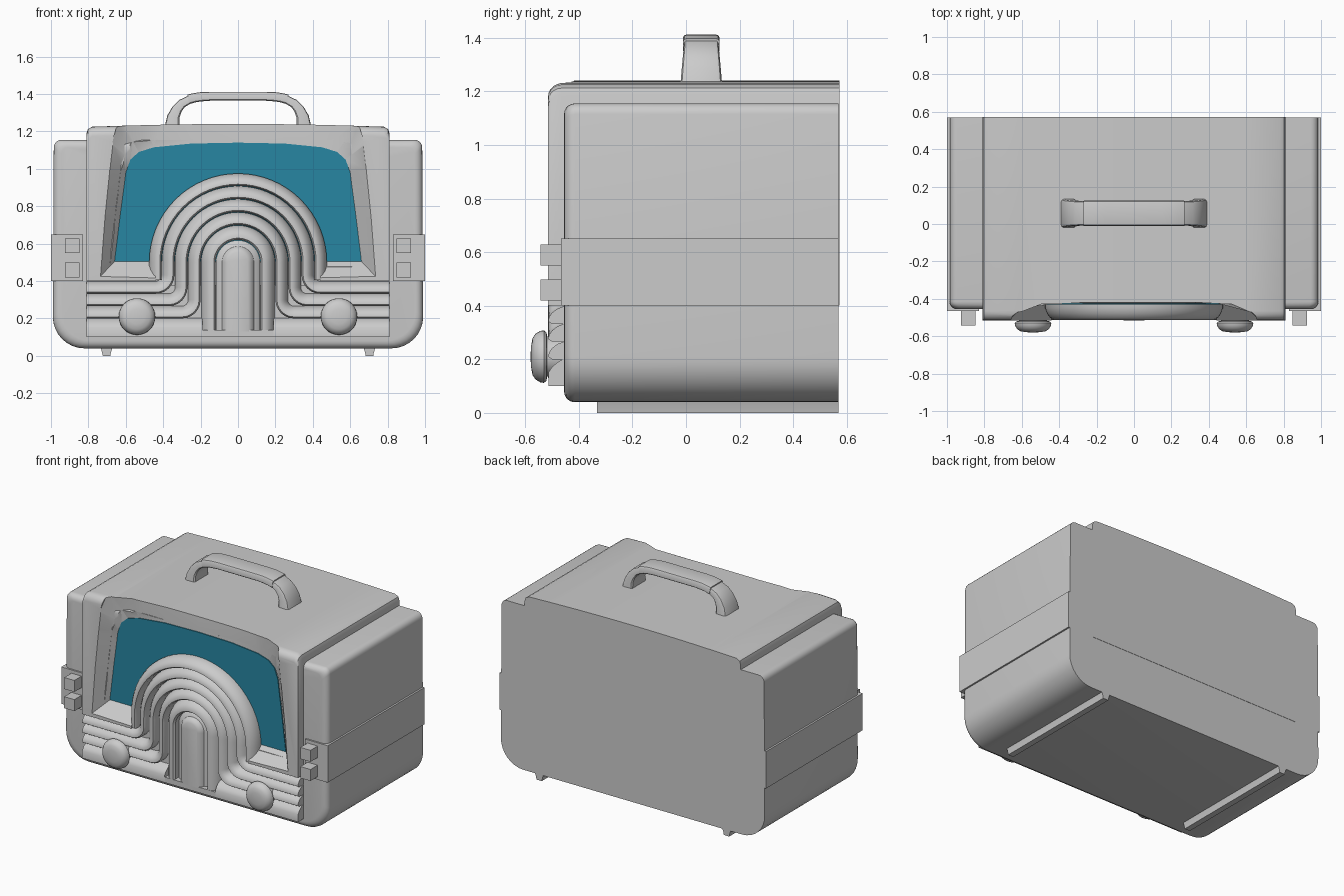
import bpy, bmesh, math
from math import sin, cos, pi

if "Cube" in bpy.data.objects:
    bpy.data.objects.remove(bpy.data.objects["Cube"])


def loft(name, rings, smooth=35, mat=None):
    """Skin a list of equal-length closed rings and cap both ends."""
    bm = bmesh.new()
    rows = [[bm.verts.new(p) for p in ring] for ring in rings]
    n = len(rows[0])
    for a, b in zip(rows, rows[1:]):
        for i in range(n):
            bm.faces.new((a[i], a[(i + 1) % n], b[(i + 1) % n], b[i]))
    bm.faces.new(rows[0])
    bm.faces.new(rows[-1][::-1])
    bmesh.ops.recalc_face_normals(bm, faces=bm.faces)
    me = bpy.data.meshes.new(name)
    bm.to_mesh(me)
    bm.free()
    ob = bpy.data.objects.new(name, me)
    bpy.context.collection.objects.link(ob)
    if mat:
        me.materials.append(mat)
    shade(ob, smooth)
    return ob


def shade(ob, angle=35):
    bpy.ops.object.select_all(action='DESELECT')
    ob.select_set(True)
    bpy.context.view_layer.objects.active = ob
    bpy.ops.object.shade_smooth_by_angle(angle=math.radians(angle))


def box(name, x0, x1, y0, y1, z0, z1):
    return loft(name, [[(x0, y, z0), (x1, y, z0), (x1, y, z1), (x0, y, z1)] for y in (y0, y1)])


def mirrored(half):
    """Close a right-half outline (bottom to top) over x = 0."""
    left = [(-p[0],) + tuple(p[1:]) for p in reversed(half) if p[0] > 1e-6]
    return list(half) + left


def arc(cx, cz, r, a0, a1, n):
    return [(cx + r * cos(a0 + (a1 - a0) * i / n), cz + r * sin(a0 + (a1 - a0) * i / n))
            for i in range(n + 1)]


def rounding(r, n=5):
    """(inset, depth) pairs of a quarter-round front edge."""
    return [(r * (1 - sin(pi / 2 * i / n)), r * (1 - cos(pi / 2 * i / n))) for i in range(n + 1)]


# outer shell with big round lower corners
shell_out = mirrored(arc(0.82, 0.21, 0.17, -pi / 2, 0, 8) + arc(0.945, 1.115, 0.04, 0, pi / 2, 5))
rings = [[(x * (1 - k / 0.99), -0.455 + d, 0.6 + (z - 0.6) * (1 - k / 0.56)) for x, z in shell_out]
         for k, d in rounding(0.04)]
rings.append([(x, 0.57, z) for x, z in shell_out])
shell = loft("outer_shell", rings)

# raised centre body with a slightly bowed top
body_out = mirrored([(0.81, 0.40), (0.81, 1.19), (0.803, 1.212), (0.78, 1.225),
                     (0.6, 1.231), (0.4, 1.236), (0.2, 1.239), (0, 1.24)])
rings = [[(x, -0.515 + d, z - k if z > 1.1 else z) for x, z in body_out] for k, d in rounding(0.05)]
rings.append([(x, 0.572, z) for x, z in body_out])
body = loft("centre_body", rings)

# recess around the dial, open at the top
inner = [(0, .505), (.66, .505), (.63, .75), (.61, .9), (.6, .98), (.575, 1.05),
         (.53, 1.09), (.45, 1.115), (.25, 1.135), (0, 1.14)]
outer = [(0, -.52, .40), (.74, -.52, .42), (.715, -.52, .75), (.70, -.52, .9), (.69, -.52, 1.0),
         (.675, -.52, 1.13), (.64, -.48, 1.26), (.52, -.43, 1.3), (.25, -.415, 1.3), (0, -.415, 1.3)]
recess = loft("recess_cutter", [mirrored([(x, -0.425, z) for x, z in inner]), mirrored(outer),
                                mirrored([(x, -0.8, z) for x, y, z in outer])])
slot = box("arch_slot_cutter", -0.44, 0.44, -0.9, -0.43, 0.38, 0.6)
for ob in (shell, body):
    bpy.context.view_layer.objects.active = ob
    for cutter in (recess, slot):
        m = ob.modifiers.new("cut", 'BOOLEAN')
        m.operation, m.solver, m.object = 'DIFFERENCE', 'EXACT', cutter
        bpy.ops.object.modifier_apply(modifier=m.name)
    shade(ob)
for cutter in (recess, slot):
    bpy.data.objects.remove(cutter)

# teal dial panel
teal = bpy.data.materials.new("teal")
teal.diffuse_color = (0.02, 0.24, 0.36, 1)
teal.use_nodes = True
teal.node_tree.nodes["Principled BSDF"].inputs["Base Color"].default_value = teal.diffuse_color
loft("dial_panel", [mirrored([(x, y, z) for x, z in inner]) for y in (-0.431, -0.415)], mat=teal)


# arch bands: saw-tooth section swept round the arch and out along the front
def arch_path(r, foot, flare=0):
    pts = []
    if flare:
        pts = [(0.81, foot)] + arc(r + flare, foot + flare, flare, -pi / 2, -pi, 6)
    else:
        pts = [(r, foot)]
    return mirrored(pts + arc(0, 0.5, r, 0, pi / 2, 16)[:-1] + [(0, 0.5 + r)])


def band(name, r, width, foot, flare):
    w = width
    prof = [(0, -.42), (0, -.50), (.12 * w, -.513), (.35 * w, -.512), (.62 * w, -.50),
            (.85 * w, -.478), (w, -.45), (w, -.42)]
    lines = [arch_path(r + d, foot + d if flare else foot, flare - d if flare else 0) for d, _ in prof]
    loft(name, [[(ln[k][0], y, ln[k][1]) for ln, (_, y) in zip(lines, prof)]
                for k in range(len(lines[0]))])


band("arch_outer", 0.41, 0.065, 0.405, 0)
for i in range(3):
    band(f"arch_ridge_{i + 1}", 0.20 + 0.07 * i, 0.068, 0.20 + 0.066 * i, 0.10)
band("arch_inner", 0.12, 0.078, 0.13, 0)

# central pilaster
loft("pilaster", [[(x, y, z) for x, z in arch_path(r, 0.13)] for r, y in
                  ((.118, -.42), (.118, -.465), (.108, -.475), (.085, -.485), (.075, -.503), (.055, -.515))])

# lower front strip
box("base_strip", -0.81, 0.81, -0.513, -0.44, 0.10, 0.137)
for s in (-1, 1):
    loft("base_ridge", [[(s * x, y, z) for y, z in ((-.44, .10), (-.513, .10), (-.514, .15), (-.50, .172),
                                                   (-.478, .19), (-.45, .205), (-.44, .205))]
                        for x in (0.19, 0.81)])

    # control knob
    loft("knob", [[(s * .54 + r * cos(2 * pi * i / 32), y, .21 + r * sin(2 * pi * i / 32)) for i in range(32)]
                  for r, y in ((.075, -.45), (.075, -.518), (.09, -.521), (.098, -.53), (.096, -.544),
                               (.085, -.562), (.068, -.573), (.04, -.578), (.012, -.58))])

    # side belt with two square buttons
    box("side_belt", s * 0.83, s * 1.0, -0.466, 0.57, 0.40, 0.65)
    for z in (0.42, 0.55):
        box("square_button", s * 0.848, s * 0.924, -0.543, -0.45, z, z + 0.078)

    # foot runner
    loft("foot_runner", [[(s * .703 + x, y, z) for x, z in
                          ((-.032, .045), (-.024, .02), (-.02, 0), (.02, 0), (.024, .02), (.032, .045))]
                         for y in (-0.333, 0.57)])


# carrying handle
def section(ox, oz, ix, iz, w, s=1):
    return [(s * (ix + (ox - ix) * t), 0.057 + w * k, iz + (oz - iz) * t) for t, k in
            ((0, -.9), (.12, -1), (.8, -1), (.95, -.93), (1, -.8), (1, .8), (.95, .93), (.8, 1), (.12, 1), (0, .9))]


leg = [(.392, 1.225, .312, 1.225, .078), (.378, 1.285, .312, 1.275, .073), (.35, 1.333, .302, 1.305, .069),
       (.315, 1.368, .285, 1.33, .066), (.262, 1.392, .255, 1.348, .064)]
grip = [(.27, 1.397, .262, 1.345, .068), (.235, 1.405, .23, 1.355, .068),
        (.2, 1.41, .2, 1.36, .068), (.15, 1.412, .15, 1.364, .068)]
for s in (-1, 1):
    loft("handle_leg", [section(*c, s) for c in leg])
loft("handle_grip", [section(*c) for c in grip] + [section(*c, -1) for c in reversed(grip)])
